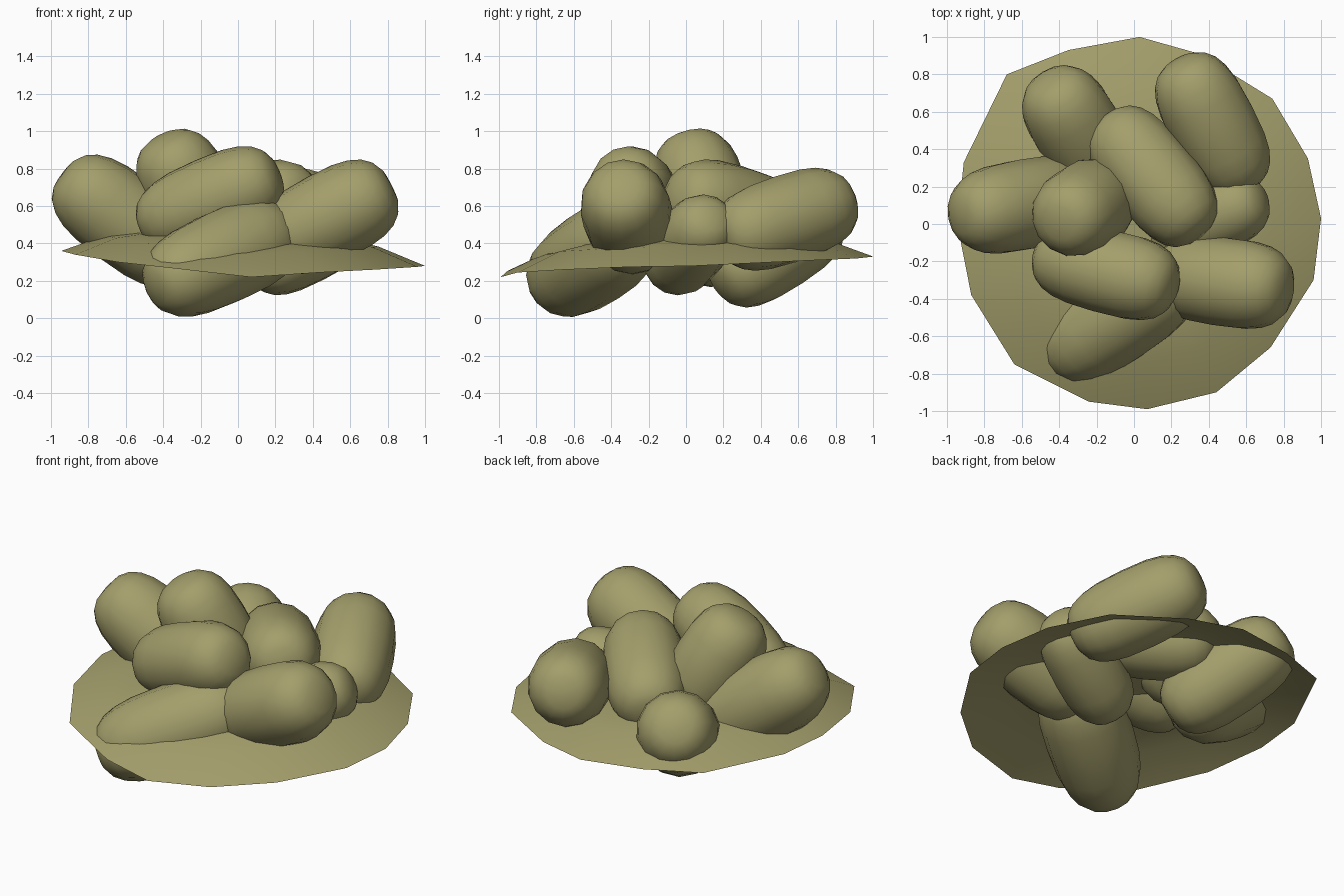
import bpy
import bmesh
from math import copysign
from mathutils import Vector

default_cube = bpy.data.objects.get("Cube")
if default_cube:
    bpy.data.objects.remove(default_cube, do_unlink=True)

# Single olive colour shared by every part
olive = bpy.data.materials.new("olive_green")
olive.use_nodes = True
OLIVE_RGBA = (0.37, 0.345, 0.148, 1)
olive.diffuse_color = OLIVE_RGBA
olive.node_tree.nodes["Principled BSDF"].inputs["Base Color"].default_value = OLIVE_RGBA


def finish(bm, name):
    """Turn a bmesh into a smooth shaded object with the olive material."""
    for face in bm.faces:
        face.smooth = True
    mesh = bpy.data.meshes.new(name)
    bm.to_mesh(mesh)
    bm.free()
    mesh.materials.append(olive)
    obj = bpy.data.objects.new(name, mesh)
    bpy.context.collection.objects.link(obj)


BLUNT = .7  # below one makes the pod ends blunter than an ellipsoid


def pod(name, start, start_radius, end, end_radius):
    """Blunt, slightly tapered and bulging pod along the axis from start to end."""
    start, end = Vector(start), Vector(end)
    axis = (end - start).normalized()
    turn = axis.to_track_quat('Z', 'Y')
    tail, tip = start - axis * start_radius, end + axis * end_radius
    middle, half = (tail + tip) / 2, (tip - tail).length / 2
    bm = bmesh.new()
    bmesh.ops.create_uvsphere(bm, u_segments=14, v_segments=12, radius=1)
    for vert in bm.verts:
        ring = vert.co.xy.length
        along = copysign(abs(vert.co.z) ** BLUNT, vert.co.z)
        width = start_radius + (end_radius - start_radius) * (along + 1) / 2
        spread = 1.02 * width * ring ** BLUNT / max(ring, .001)
        local = Vector((vert.co.x * spread, vert.co.y * spread, along * half))
        vert.co = middle + turn @ local
    finish(bm, name)


# Heap of pods: each has two end centres, each with its radius
pod("front_low_pod", (-.265, -.615, .24), .24, (.07, -.385, .395), .255)
pod("front_upper_pod", (-.33, -.21, .56), .21, (0, -.29, .69), .237)
pod("front_left_pod", (.32, -.29, .46), .225, (.6, -.325, .6), .248)
pod("small_left_pod", (.24, -.03, .325), .205, (.52, .08, .465), .2)
pod("back_left_pod", (.345, .675, .575), .235, (.5, .38, .48), .23)
pod("right_pod", (-.745, .075, .63), .242, (-.45, .13, .41), .24)
pod("back_right_pod", (-.36, .6, .46), .24, (-.21, .35, .29), .23)
pod("middle_pod", (.21, .12, .62), .235, (-.01, .39, .54), .235)
pod("top_pod", (-.31, .06, .77), .23, (-.23, .11, .6), .24)

# Thin irregular leaf plate, domed, with an uneven rim
RIM = [(.03, 1, .33), (.35, .91, .32), (.74, .67, .31), (.93, .35, .295),
       (1, .03, .28), (.96, -.3, .275), (.73, -.66, .26), (.44, -.9, .245),
       (.07, -.99, .22), (-.24, -.95, .255), (-.64, -.75, .3), (-.87, -.38, .34),
       (-.945, 0, .36), (-.91, .33, .36), (-.68, .8, .36), (-.35, .93, .345)]
APEX = Vector((0, 0, .455))
count = len(RIM)
bm = bmesh.new()
rings = [[bm.verts.new(APEX.lerp(Vector(point), scale) + Vector((0, 0, bulge)))
          for point in RIM]
         for scale, bulge in ((1, 0), (.75, .06), (.5, .065))]
apex = bm.verts.new(APEX)
for i in range(count):
    j = (i + 1) % count
    for outer, inner in zip(rings, rings[1:]):
        bm.faces.new((outer[j], outer[i], inner[i], inner[j]))
    bm.faces.new((rings[-1][j], rings[-1][i], apex))
# The rim runs clockwise, so its faces already point upward
finish(bm, "leaf_plate")
